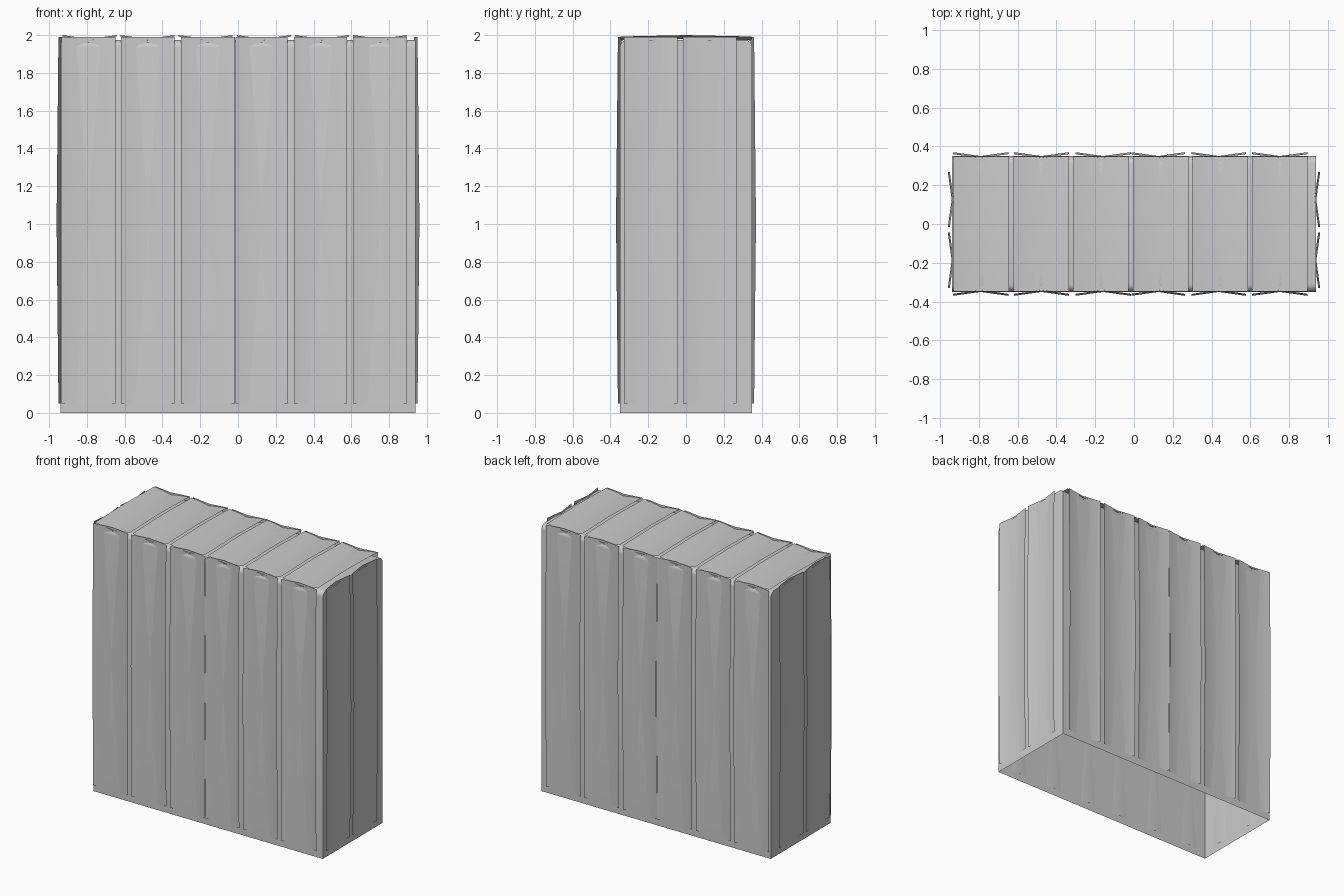
import bpy, bmesh
from mathutils import Vector

if "Cube" in bpy.data.objects:
    bpy.data.objects.remove(bpy.data.objects["Cube"])

HX, HY, TOP = 0.94, 0.35, 1.975
X, Y, Z = Vector((1, 0, 0)), Vector((0, 1, 0)), Vector((0, 0, 1))


def finish(name, bm, angle=0.6):
    mesh = bpy.data.meshes.new(name)
    bm.to_mesh(mesh)
    bm.free()
    ob = bpy.data.objects.new(name, mesh)
    bpy.context.collection.objects.link(ob)
    bpy.ops.object.select_all(action='DESELECT')
    ob.select_set(True)
    bpy.context.view_layer.objects.active = ob
    bpy.ops.object.shade_smooth_by_angle(angle=angle)
    return ob


def panel(name, centre, u, v, half_u, half_v, flare=0.02, sag=0.01):
    """Creased sheet: valley down the middle, both ends leaning inwards."""
    n = u.cross(v)
    bm = bmesh.new()
    grid = [[bm.verts.new(centre + u * half_u * i + v * half_v * j
                          + n * (flare * abs(i) - sag * abs(j)))
             for i in (-1, 0, 1)] for j in (-1, 0, 1)]
    for j in range(2):
        for i in range(2):
            bm.faces.new((grid[j][i], grid[j][i + 1],
                          grid[j + 1][i + 1], grid[j + 1][i]))
    return finish(name, bm)


# inner shell: open underneath, long top edges rounded
bm = bmesh.new()
bmesh.ops.create_cube(bm, size=1)
for vert in bm.verts:
    vert.co = Vector((vert.co.x * 2 * HX, vert.co.y * 2 * HY, (vert.co.z + 0.5) * TOP))
bottom = [f for f in bm.faces if f.normal.z < -0.9]
bmesh.ops.delete(bm, geom=bottom, context='FACES_ONLY')
long_edges = [e for e in bm.edges
              if all(v.co.z > 1 for v in e.verts)
              and abs(e.verts[0].co.x - e.verts[1].co.x) > 1]
bmesh.ops.bevel(bm, geom=long_edges, offset=0.04, segments=5,
                profile=0.5, affect='EDGES')
finish("shell", bm)

# front and back panels
ZMID, ZHALF = 1.02, 0.97
spans = [(-0.935, -0.648), (-0.62, -0.335), (-0.303, -0.016),
         (-0.014, 0.263), (0.297, 0.578), (0.61, 0.895)]
for k, (a, b) in enumerate(spans):
    mid, half = (a + b) / 2, (b - a) / 2
    panel(f"front_panel_{k}", Vector((mid, -HY - 0.0005, ZMID)), X, Z, half, ZHALF)
    panel(f"back_panel_{k}", Vector((mid, HY + 0.0005, ZMID)), -X, Z, half, ZHALF)

# end panels
for k, y in enumerate((-0.187, 0.126)):
    panel(f"right_panel_{k}", Vector((HX + 0.0005, y, ZMID)), Y, Z, 0.142, ZHALF)
    panel(f"left_panel_{k}", Vector((-HX - 0.0005, y, ZMID)), -Y, Z, 0.142, ZHALF)

# top strips
for k in range(6):
    panel(f"top_strip_{k}", Vector((-0.787 + 0.308 * k, 0, 1.98)), X, Y,
          0.143, HY - 0.002, flare=0.02, sag=0.0075)
